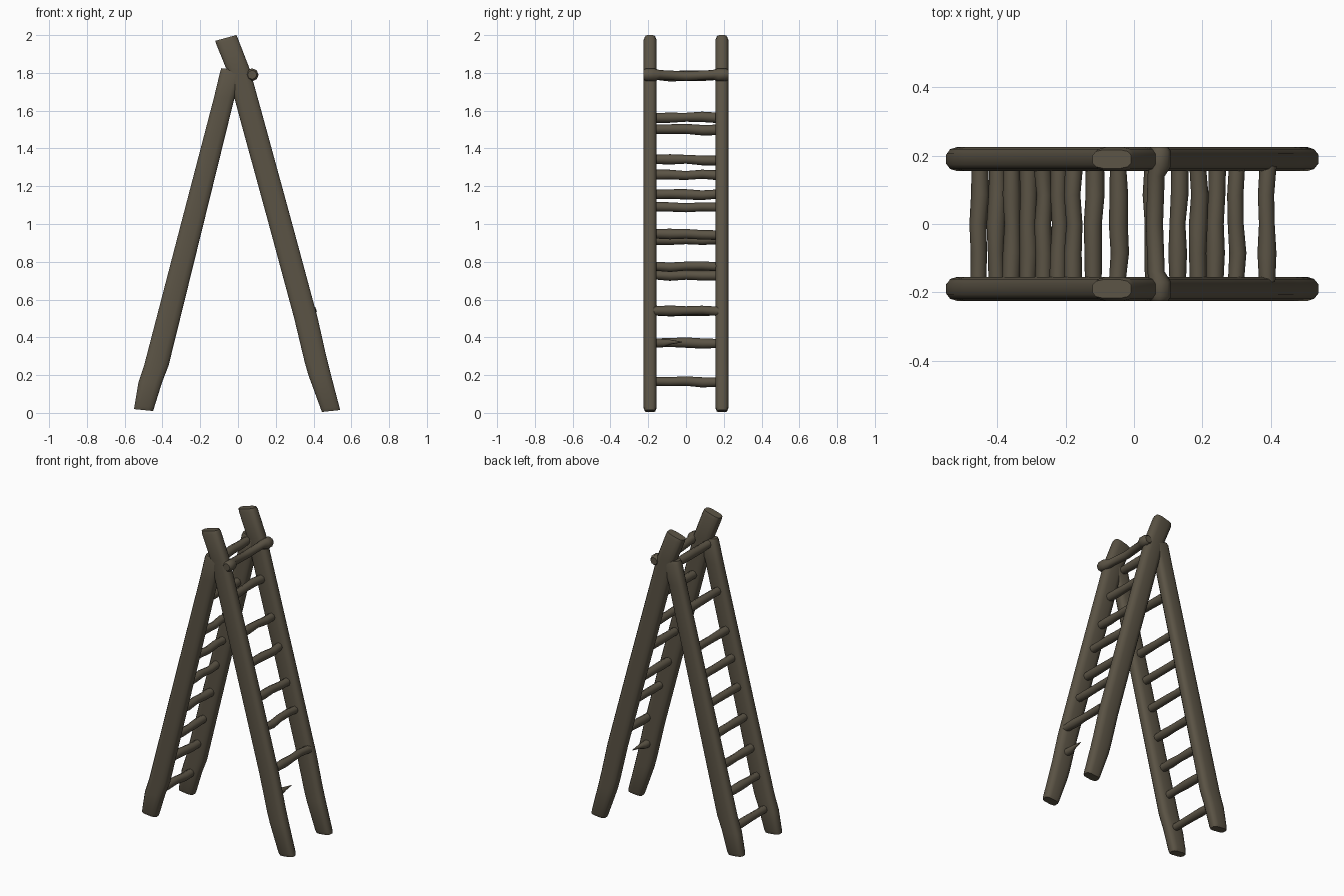
import bpy, bmesh, random
from math import cos, sin, pi, radians
from mathutils import Vector

random.seed(4)
cube = bpy.data.objects.get("Cube")
if cube:
    bpy.data.objects.remove(cube, do_unlink=True)

wood = bpy.data.materials.new("weathered wood")
wood.use_nodes = True
COLOUR = (0.105, 0.088, 0.06, 1)
wood.diffuse_color = COLOUR
wood.node_tree.nodes["Principled BSDF"].inputs["Base Color"].default_value = COLOUR


def loft(name, rings):
    """Skin a list of equal vertex rings and cap both ends."""
    bm = bmesh.new()
    loops = [[bm.verts.new(p) for p in ring] for ring in rings]
    n = len(loops[0])
    for a, b in zip(loops, loops[1:]):
        for i in range(n):
            bm.faces.new((a[i], a[(i + 1) % n], b[(i + 1) % n], b[i]))
    bm.faces.new(loops[0][::-1])
    bm.faces.new(loops[-1])
    bmesh.ops.recalc_face_normals(bm, faces=bm.faces)
    mesh = bpy.data.meshes.new(name)
    bm.to_mesh(mesh)
    bm.free()
    mesh.materials.append(wood)
    obj = bpy.data.objects.new(name, mesh)
    bpy.context.collection.objects.link(obj)
    bpy.ops.object.select_all(action='DESELECT')
    bpy.context.view_layer.objects.active = obj
    obj.select_set(True)
    bpy.ops.object.shade_smooth_by_angle(angle=radians(50))
    return obj


def soft(v):
    return (1 if v >= 0 else -1) * abs(v) ** 0.6


def post(name, y, sections):
    """Rail whose sections are given by their two edge points in x and z."""
    rings = []
    cuts = [(Vector((a, 0, b)), Vector((c, 0, d)), 1.0) for a, b, c, d in sections]
    # worn, rounded ends
    for end, inner in ((0, 1), (-1, -2)):
        l, r, _ = cuts[end]
        step = ((cuts[inner][0] + cuts[inner][1]) - (l + r)).normalized() * 0.02
        worn = (l, r, 0.78)
        shoulder = (l + step, r + step, 1.0)
        if end == 0:
            cuts[0:1] = [worn, shoulder]
        else:
            cuts[-1:] = [shoulder, worn]
    for l, r, s in cuts:
        mid, half = (l + r) / 2, (r - l) / 2 * (0.9 + 0.1 * s)
        ring = []
        for i in range(12):
            t = 2 * pi * (i + 0.5) / 12
            ring.append(mid + half * soft(cos(t)) * 1.06
                        + Vector((0, y + 0.0345 * s * soft(sin(t)) * 1.03, 0)))
        rings.append(ring)
    return loft(name, rings)


def pole(name, stations):
    """Round stick along y; stations are (x, y, z, radius)."""
    return loft(name, [[(x + r * cos(2 * pi * i / 8), y, z + r * sin(2 * pi * i / 8))
                        for i in range(8)] for x, y, z, r in stations])


def rung(name, x, z):
    stations = []
    for k in range(-2, 3):
        j = random.uniform(-0.004, 0.004)
        stations.append((x + j, k * 0.085, z - j, 0.025 + random.uniform(-0.002, 0.003)))
    return pole(name, stations)


# Short and tall rail pairs
short_rail = [(-0.55, 0.02, -0.45, 0.01), (-0.525, 0.16, -0.405, 0.16),
              (-0.495, 0.25, -0.37, 0.25), (-0.3, 1.0, -0.185, 1.0),
              (-0.125, 1.67, -0.02, 1.67), (-0.087, 1.825, 0.025, 1.81)]
tall_rail = [(0.445, 0.005, 0.54, 0.015), (0.375, 0.2, 0.485, 0.22),
             (0.355, 0.27, 0.465, 0.3), (0.3, 0.5, 0.42, 0.5),
             (0.165, 1.0, 0.285, 1.0), (0.02, 1.53, 0.14, 1.53),
             (-0.055, 1.81, 0.06, 1.82), (-0.12, 1.97, -0.01, 2.0)]
for side, y in (("front", -0.19), ("back", 0.19)):
    post(side + "_short_rail", y, short_rail)
    post(side + "_tall_rail", y, tall_rail)

# Rungs of the right ladder follow its lean
for i, z in enumerate((0.165, 0.37, 0.54, 0.73, 0.915, 1.09, 1.26, 1.5, 1.785)):
    rung(f"right_rung_{i + 1}", -0.495 + 0.252 * z, z)

# Rungs of the left ladder
for i, (x, z) in enumerate(((0.39, 0.54), (0.30, 0.775), (0.24, 0.945),
                            (0.19, 1.155), (0.13, 1.34), (0.055, 1.565))):
    rung(f"left_rung_{i + 1}", x, z)

# Snapped rung, leaving a splintered stub
pole("broken_rung", [(0.39, -0.18, 0.37, 0.025), (0.39, -0.12, 0.37, 0.022),
                     (0.395, -0.08, 0.375, 0.012), (0.4, -0.02, 0.375, 0.002)])

# Thick cross pole resting in the crotch, with knobbed ends
pole("cross_pole", [(0.075, -0.226, 1.79, 0.024), (0.075, -0.212, 1.79, 0.034),
                    (0.075, -0.17, 1.79, 0.034), (0.065, -0.14, 1.79, 0.025),
                    (0.06, 0, 1.783, 0.025), (0.065, 0.14, 1.79, 0.025),
                    (0.075, 0.17, 1.79, 0.034), (0.075, 0.212, 1.79, 0.034),
                    (0.075, 0.226, 1.79, 0.024)])
